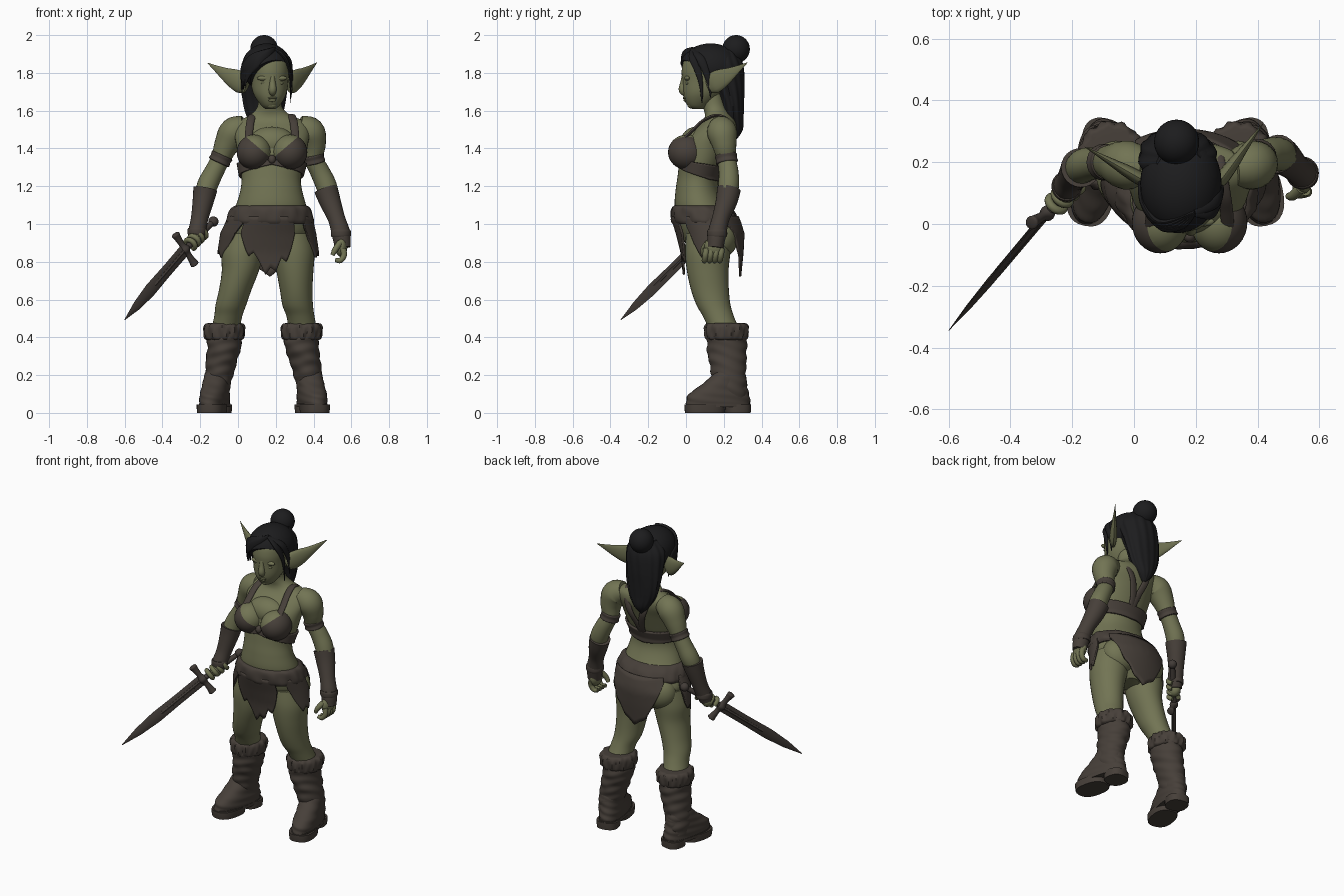
import bpy, bmesh, math
from math import sin, cos, pi, radians
from mathutils import Vector, Matrix

cube = bpy.data.objects.get("Cube")
if cube:
    bpy.data.objects.remove(cube, do_unlink=True)


def material(name, rgb, rough=0.8):
    m = bpy.data.materials.new(name)
    m.use_nodes = True
    m.diffuse_color = (*rgb, 1)
    bsdf = m.node_tree.nodes["Principled BSDF"]
    bsdf.inputs["Base Color"].default_value = (*rgb, 1)
    bsdf.inputs["Roughness"].default_value = rough
    return m


SKIN = material("green skin", (.168, .175, .088))
LEATHER = material("brown leather", (.062, .05, .041))
HAIR = material("black hair", (.012, .012, .013))
METAL = material("dark metal", (.055, .045, .039))


# ---------- helpers ----------
def finish(name, bm, *mats):
    bmesh.ops.recalc_face_normals(bm, faces=bm.faces[:])
    me = bpy.data.meshes.new(name)
    bm.to_mesh(me)
    bm.free()
    me.shade_smooth()
    me.set_sharp_from_angle(angle=radians(42))
    for m in mats:
        me.materials.append(m)
    ob = bpy.data.objects.new(name, me)
    bpy.context.collection.objects.link(ob)
    return ob


def spline(rows, steps):
    rows = [Vector(r) for r in rows]
    ext = [rows[0]] + rows + [rows[-1]]
    out = []
    for a, b, c, d in zip(ext, ext[1:], ext[2:], ext[3:]):
        for k in range(steps):
            t = k / steps
            out.append((b * 2 + (c - a) * t + (a * 2 - b * 5 + c * 4 - d) * t ** 2
                        + (b * 3 - a - c * 3 + d) * t ** 3) * .5)
    return out + [rows[-1]]


def skin_rings(name, rings, mat):
    bm = bmesh.new()
    vr = [[bm.verts.new(p) for p in ring] for ring in rings]
    n = len(vr[0])
    for a, b in zip(vr, vr[1:]):
        for i in range(n):
            bm.faces.new((a[i], a[(i + 1) % n], b[(i + 1) % n], b[i]))
    bm.faces.new(vr[0][::-1])
    bm.faces.new(vr[-1])
    return finish(name, bm, mat)


def loft(name, rows, mat, ripple=None, rot=0, power=1, n=32, steps=6):
    """Horizontal oval sections: centre x, centre y, z, half width, half depth."""
    rings = []
    for x, y, z, rx, ry in spline(rows, steps):
        ring = []
        for i in range(n):
            a = 2 * pi * i / n
            k = ripple(z, a) if ripple else 1
            c, s = (math.copysign(abs(f) ** power, f) * k for f in (cos(a), sin(a)))
            off = Matrix.Rotation(rot, 3, 'Z') @ Vector((c * max(rx, .001), s * max(ry, .001), 0))
            ring.append(Vector((x, y, z)) + off)
        rings.append(ring)
    return skin_rings(name, rings, mat)


def tube(name, pts, mat, side=(1, 0, 0), flat=1, n=16, steps=5):
    """Tapered tube through x, y, z, radius; side is the wide axis."""
    p = spline(pts, steps)
    c = [Vector(q[:3]) for q in p]
    rings = []
    for i, q in enumerate(p):
        t = (c[min(i + 1, len(c) - 1)] - c[max(i - 1, 0)]).normalized()
        nrm = Vector(side).cross(t).normalized()
        s, r = t.cross(nrm), max(q[3], .001)
        rings.append([c[i] + s * r * cos(2 * pi * k / n) + nrm * r * flat * sin(2 * pi * k / n)
                      for k in range(n)])
    return skin_rings(name, rings, mat)


def ball(name, loc, size, mat, cut=None, other=None):
    """Ellipsoid; cut = (point, normal) splits the colour, or trims when other is None."""
    bm = bmesh.new()
    bmesh.ops.create_uvsphere(bm, u_segments=32, v_segments=20, radius=1,
                              matrix=Matrix.Translation(loc) @ Matrix.Diagonal((*size, 1)))
    if cut:
        bmesh.ops.bisect_plane(bm, geom=bm.verts[:] + bm.edges[:] + bm.faces[:], plane_co=cut[0],
                               plane_no=cut[1], clear_inner=other is None)
        if other:
            for f in bm.faces:
                above = (f.calc_center_median() - Vector(cut[0])).dot(Vector(cut[1])) > 0
                f.material_index = int(above)
        else:
            bmesh.ops.holes_fill(bm, edges=[e for e in bm.edges if e.is_boundary])
    return finish(name, bm, *([mat, other] if other else [mat]))


def lerp_list(vals, u):
    f = u * (len(vals) - 1)
    i = min(int(f), len(vals) - 2)
    return vals[i] + (vals[i + 1] - vals[i]) * (f - i)


def section(rows, z):
    for a, b in zip(rows, rows[1:]):
        if z <= b[2]:
            break
    return Vector(a).lerp(Vector(b), (z - a[2]) / (b[2] - a[2]))


def panel(name, rows, a0, a1, tops, bottoms, mat, grow=.008, m=48, h=10):
    """Cloth wrapped round the body between two angles (0 = front, + = left)."""
    bm = bmesh.new()
    grid = []
    for i in range(m + 1):
        u = i / m
        a, top, bot = radians(a0 + (a1 - a0) * u), lerp_list(tops, u), lerp_list(bottoms, u)
        col = []
        for j in range(h + 1):
            z = bot + (top - bot) * j / h
            x, y, _, rx, ry = section(rows, z)
            col.append(bm.verts.new((x + (rx + grow) * sin(a), y - (ry + grow) * cos(a), z)))
        grid.append(col)
    for a, b in zip(grid, grid[1:]):
        for j in range(h):
            bm.faces.new((a[j], b[j], b[j + 1], a[j + 1]))
    ob = finish(name, bm, mat)
    sol = ob.modifiers.new("thickness", 'SOLIDIFY')
    sol.thickness, sol.offset = .012, 0


# ---------- torso ----------
TORSO = [(.16, .13, .8, .06, .08), (.16, .13, .87, .15, .12), (.16, .125, .95, .215, .15),
         (.168, .105, 1.03, .205, .15), (.175, .075, 1.1, .185, .135), (.176, .06, 1.18, .163, .115),
         (.176, .065, 1.25, .157, .11), (.18, .085, 1.33, .175, .12), (.18, .11, 1.42, .19, .13),
         (.18, .15, 1.49, .2, .115), (.178, .175, 1.54, .182, .088), (.17, .17, 1.575, .11, .07),
         (.168, .15, 1.62, .066, .06), (.165, .13, 1.7, .06, .06)]
loft("torso", TORSO, SKIN, n=40)
ball("upper_chest", (.18, .055, 1.43), (.125, .085, .085), SKIN)
for side, sx in (("right", -1), ("left", 1)):
    x = .18 + sx * .095
    ball(side + "_breast_cup", (x, .005, 1.38), (.092, .1, .093), LEATHER,
         ((x, 0, 1.425), (-sx * .85, 0, 1)), SKIN)
    ball(side + "_buttock", (.165 + sx * .1, .185, .93), (.115, .09, .11), SKIN)
    # shoulder strap running to the middle of the back
    strap = [(.125, -.045, 1.42), (.123, -.005, 1.458), (.12, .04, 1.5), (.113, .092, 1.548), (.1, .165, 1.575),
             (.085, .235, 1.54), (.05, .26, 1.45), (.015, .226, 1.35), (.005, .183, 1.27)]
    tube(side + "_strap", [(.18 + sx * dx, y, z, .021) for dx, y, z in strap], LEATHER, flat=.4)
panel("chest_band", TORSO, 0, 360, [1.34, 1.33, 1.31, 1.3, 1.31, 1.33, 1.34],
      [1.315, 1.275, 1.235, 1.22, 1.235, 1.275, 1.315], LEATHER)
ball("chest_knot", (.18, -.04, 1.342), (.02, .02, .024), LEATHER)

# ---------- belt and loincloth ----------
SKIRT = [(.165, .135, .7, .25, .135), (.16, .135, .85, .255, .15), (.16, .125, .95, .24, .165),
         (.17, .1, 1.03, .212, .165), (.175, .075, 1.1, .195, .145)]
loft("belt", [(.17, .1, 1.0, .222, .168), (.17, .1, 1.02, .231, .178), (.173, .09, 1.06, .22, .17),
              (.175, .08, 1.085, .206, .155), (.176, .075, 1.097, .188, .138)], LEATHER,
     lambda z, a: 1 + .016 * sin(9 * a + 40 * z) + .012 * sin(17 * a - 30 * z), n=64)
panel("front_flap", SKIRT, -36, 34, [1.04, 1.04],
      [.96, .89, .83, .85, .8, .73, .77, .75, .82, .8, .87, .95], LEATHER)
panel("right_flap", SKIRT, -104, -38, [1.04, 1.04], [.97, .88, .84, .86, .82, .85, .88, .94, 1.0], LEATHER)
panel("left_flap", SKIRT, 52, 99, [1.04, 1.04], [.98, .9, .85, .82, .85, .83, .88, .97], LEATHER)
panel("back_flap", SKIRT, 124, 226, [1.04, 1.04],
      [1.01, .97, .92, .86, .83, .77, .75, .72, .75, .77, .84, .9, .96, 1.01], LEATHER, grow=.014)

# ---------- legs and boots ----------
LEG_SHAPE = [(.12, .95, .115, .12), (.115, .85, .113, .12), (.115, .75, .098, .11), (.127, .65, .086, .1),
             (.146, .57, .081, .09), (.172, .51, .074, .082), (.205, .43, .075, .08), (.215, .36, .07, .08)]
LEGS = {"right": ([.05, .025, .012, -.015, -.038, -.052, -.068, -.073], -1, -.073, -.1, -.112),
        "left": ([.275, .292, .301, .308, .316, .331, .345, .355], 1, .337, .37, .38)}


def wrinkle(z, a):
    return 1 + .026 * sin(105 * z + 2.2 * sin(a) + 1.4 * sin(2 * a)) + .02 * sin(60 * z + 3 * a)


for side, (xs, sx, cuff_x, shin_x, ankle_x) in LEGS.items():
    loft(side + "_leg", [(x, y, z, rx, ry) for x, (y, z, rx, ry) in zip(xs, LEG_SHAPE)], SKIN)
    loft(side + "_boot_shaft", [(ankle_x, .23, .08, .064, .09), (ankle_x, .23, .14, .07, .09),
                                (shin_x, .226, .2, .076, .091), ((shin_x + cuff_x) / 2, .22, .28, .083, .1),
                                (cuff_x, .216, .35, .09, .106), (cuff_x, .216, .42, .092, .106)],
         LEATHER, wrinkle, steps=10)
    loft(side + "_boot_cuff", [(cuff_x, .215, z, rx, rx + .008) for z, rx in
                               ((.385, .088), (.395, .102), (.425, .108), (.455, .107), (.472, .096), (.475, .08))],
         LEATHER, lambda z, a: 1 + .035 * sin(11 * a + 30 * z) + .022 * sin(19 * a - 50 * z), n=64)
    splay = sx * .21

    def foot_row(y, z, rx, ry):
        return (ankle_x + sx * .21 * (.225 - y), y, z, rx, ry)
    loft(side + "_foot", [foot_row(*r) for r in
                          ((.17, .03, .068, .17), (.17, .06, .072, .172), (.172, .09, .072, .166),
                           (.182, .115, .07, .15), (.2, .145, .068, .125), (.222, .185, .066, .098),
                           (.23, .215, .06, .08))],
         LEATHER, lambda z, a: 1 + .016 * sin(140 * z + 3 * a), rot=splay, power=.88)
    for part, y, rx, ry in (("sole", .1, .076, .108), ("heel", .275, .068, .068)):
        loft(side + "_" + part, [foot_row(y, z, rx * k, ry * k) for z, k in
                                 ((0, .97), (.02, 1), (.045, 1))], LEATHER, rot=splay, power=.8, steps=1)
    loft(side + "_welt", [foot_row(.17, z, .073, .174) for z in (.03, .05)], LEATHER,
         rot=splay, power=.85, steps=1)

# ---------- arms, armbands, bracers ----------
ARMS = {"right": [(.04, .18, 1.515, .06), (-.02, .19, 1.487, .079), (-.06, .197, 1.42, .066),
                  (-.092, .2, 1.345, .051), (-.125, .197, 1.28, .051), (-.16, .19, 1.21, .055),
                  (-.18, .172, 1.14, .049), (-.203, .145, 1.02, .035), (-.218, .115, .94, .03)],
        "left": [(.32, .18, 1.515, .06), (.38, .19, 1.487, .079), (.4, .203, 1.42, .065),
                 (.4, .214, 1.345, .05), (.432, .225, 1.28, .052), (.465, .226, 1.21, .055),
                 (.487, .215, 1.14, .05), (.523, .183, 1.02, .037), (.545, .16, .93, .03)]}
BRACERS = {"right": [(-.173, .182, 1.185, .064), (-.183, .172, 1.13, .057), (-.203, .147, 1.03, .046),
                     (-.217, .122, .96, .046), (-.225, .112, .92, .04)],
           "left": [(.465, .227, 1.185, .063), (.487, .214, 1.12, .057), (.521, .184, 1.03, .046),
                    (.545, .165, .95, .049), (.555, .155, .875, .042)]}
for side, pts in ARMS.items():
    tube(side + "_arm", pts, SKIN, n=24)
    tube(side + "_bracer", BRACERS[side], LEATHER, n=24)
    band, nxt = Vector(pts[3]), Vector(pts[4])
    axis = (nxt - Vector(pts[2])).normalized() * .024
    tube(side + "_armband", [(*(band + axis * k)[:3], r) for k, r in
                             ((-1, .05), (-.8, .059), (0, .056), (.8, .059), (1, .05))], LEATHER, n=24)
    x, y, z, r = BRACERS[side][3]
    tube(side + "_bracer_wrap", [(x, y, z + h, r + e) for h, e in
                                 ((-.02, 0), (-.01, .004), (.01, .004), (.02, 0))], LEATHER, n=24)

# open left hand
ball("left_palm", (.547, .15, .88), (.032, .052, .055), SKIN)
for i in range(4):
    y = .108 + .027 * i
    tube("left_finger", [(.556, y, .87, .017), (.561, y - .005, .835, .016), (.542, y - .01, .807, .015),
                         (.515, y - .012, .81, .012)], SKIN, side=(0, 1, 0), n=10)
tube("left_thumb", [(.54, .115, .9, .018), (.515, .092, .865, .016), (.5, .09, .835, .011)], SKIN, n=10)

# ---------- sword and fist ----------
pommel, guard, tip = Vector((-.13, .2, 1.013)), Vector((-.28, .035, .865)), Vector((-.6, -.345, .493))
d = (tip - pommel).normalized()
g = Vector((.11, .068, -.164)).normalized()
g = (g - d * g.dot(d)).normalized()
w = d.cross(g)
ball("pommel", pommel, (.027,) * 3, METAL)
tube("grip", [(*pommel, .015), (*pommel.lerp(guard, .5), .018), (*guard, .016)], METAL, side=g)
tube("crossguard", [(*(guard + g * k), r) for k, r in
                    ((-.104, .016), (-.098, .024), (-.075, .02), (-.03, .017), (0, .028),
                     (.03, .017), (.075, .02), (.098, .024), (.104, .016))], METAL, side=d, flat=.9)
tube("blade", [(*guard.lerp(tip, t), r) for t, r in ((0, .034), (.3, .033), (.58, .036), (.8, .025), (1, .002))],
     METAL, side=g, flat=.35, n=4, steps=1)
tube("blade_ridge", [(*guard.lerp(tip, t), r) for t, r in ((0, .014), (.5, .013), (.8, .005))],
     METAL, side=g, n=8, steps=1)
ball("right_palm", pommel.lerp(guard, .6) + Vector((-.008, 0, -.008)), (.035, .042, .042), SKIN)
for i in range(4):
    c = pommel.lerp(guard, .42 + .13 * i)
    arc = [c + (g * cos(a) + w * sin(a)) * .029 for a in [k * .8 for k in range(7)]]
    tube("right_finger", [(*p, .014) for p in arc], SKIN, side=d, n=10, steps=3)

# ---------- head ----------
TURN = Matrix.Rotation(radians(8), 3, 'Z')
PIVOT = Vector((.164, .12, 0))


def turned(x, y, z):
    return TURN @ (Vector((x, y, z)) - PIVOT) + PIVOT


HEAD = [(.07, 1.608, .025, .035), (.063, 1.625, .046, .054), (.075, 1.66, .072, .085), (.088, 1.7, .09, .106),
        (.108, 1.76, .1, .129), (.12, 1.82, .108, .143), (.125, 1.88, .1, .13), (.13, 1.93, .055, .08)]
loft("head", [(*turned(.164, y, z), rx, ry) for y, z, rx, ry in HEAD], SKIN, rot=radians(8), power=.95)
tube("nose", [(*turned(.164, y, z), r) for y, z, r in
              ((-.012, 1.785, .012), (-.015, 1.75, .016), (-.019, 1.71, .021), (-.004, 1.688, .015))], SKIN)
ball("upper_lip", turned(.164, -.006, 1.667), (.026, .012, .007), SKIN)
ball("lower_lip", turned(.164, -.003, 1.655), (.021, .012, .008), SKIN)
ball("chin", turned(.164, .024, 1.632), (.028, .018, .02), SKIN)
for sx in (-1, 1):
    ball("eyelid", turned(.164 + sx * .04, .0, 1.746), (.02, .01, .009), SKIN)
    ball("brow", turned(.164 + sx * .04, .001, 1.772), (.04, .016, .014), SKIN)

# long pointed ears
for side, base, end in (("right", (.05, .13, 1.73), (-.16, .25, 1.852)), ("left", (.265, .12, 1.73), (.417, .324, 1.854))):
    b, e = Vector(base), Vector(end)
    tube(side + "_ear", [(*(b.lerp(e, t) - Vector((0, 0, sag))), r) for t, r, sag in
                         ((0, .04, 0), (.15, .058, .0), (.35, .052, .003), (.55, .036, .005), (.8, .016, .003), (1, .002, 0))],
         SKIN, side=(0, 0, 1), flat=.38)

# ---------- hair ----------
CAP, CAP_R = Vector((.152, .13, 1.83)), (.132, .163, .126)
ball("hair_cap", CAP, CAP_R, HAIR, ((.15, -.035, 1.862), (-.45, .8, 1)))
loft("hair_tail", [(.145, .2, 1.92, .07, .06), (.145, .2, 1.85, .122, .1), (.14, .225, 1.75, .122, .085),
                   (.138, .245, 1.65, .112, .062), (.138, .252, 1.57, .092, .052), (.14, .258, 1.5, .054, .042),
                   (.14, .26, 1.45, .008, .01)], HAIR, lambda z, a: 1 + .03 * sin(13 * a + 9 * z), n=64)
ball("hair_bun", (.138, .265, 1.926), (.073, .073, .074), HAIR)


def on_cap(az, z):
    k = math.sqrt(max(0, 1 - max(0, (z - CAP.z) / CAP_R[2]) ** 2))
    return (CAP.x + CAP_R[0] * k * sin(radians(az)), CAP.y - CAP_R[1] * k * cos(radians(az)), z)


for i in range(5):
    lock = [(32, 1.925), (4 - 9 * i, 1.9 - .004 * i), (-24 - 10 * i, 1.855 - .006 * i),
            (-48 - 10 * i, 1.795), (-62 - 9 * i, 1.72 - .01 * i)]
    tube("fringe_lock", [(*on_cap(*p), r) for p, r in zip(lock, (.014, .023, .025, .019, .004))],
         HAIR, side=(0, 0, 1), flat=.4)
for i in range(2):
    lock = [(30, 1.925), (52 + 16 * i, 1.88), (66 + 15 * i, 1.81), (72 + 16 * i, 1.735), (74 + 16 * i, 1.64 + .03 * i)]
    tube("temple_lock", [(*on_cap(*p), r) for p, r in zip(lock, (.014, .023, .018, .01, .003))],
         HAIR, side=(0, 1, 0), flat=.45)
